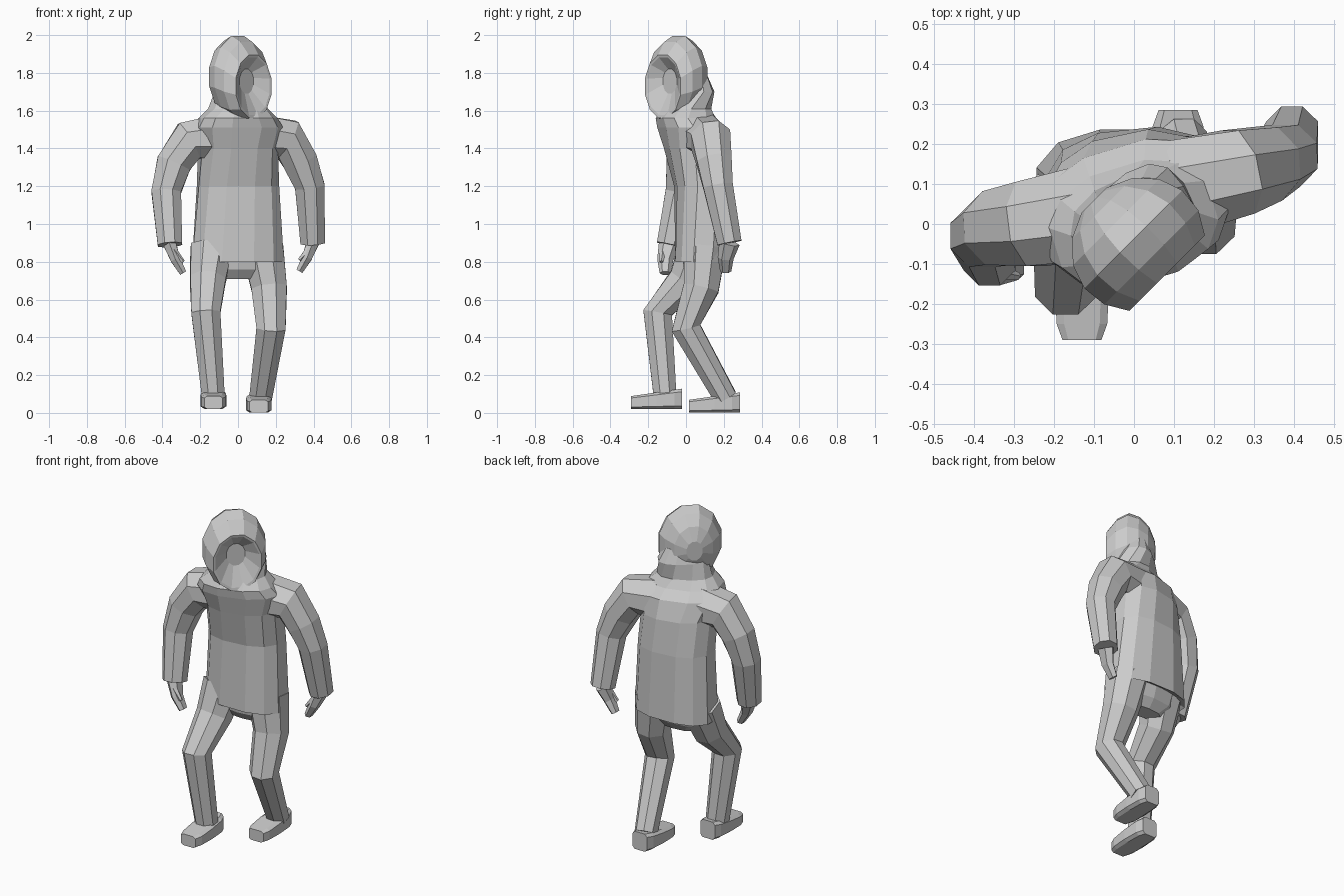
import bpy
import bmesh
from math import cos, sin, pi, radians, copysign
from mathutils import Vector, Matrix

default_cube = bpy.data.objects.get("Cube")
if default_cube:
    bpy.data.objects.remove(default_cube, do_unlink=True)

grey_colour = (0.6, 0.6, 0.6, 1)
grey = bpy.data.materials.new("plain_grey")
grey.use_nodes = True
grey.diffuse_color = grey_colour
grey.node_tree.nodes["Principled BSDF"].inputs["Base Color"].default_value = grey_colour


def rounded(value, power):
    return copysign(abs(value) ** power, value)


def loft(name, rings, sides, power=1):
    """Skin rings given as (centre, first axis, second axis); power below one is boxier."""
    bm = bmesh.new()
    loops = []
    for centre, first, second in rings:
        angles = [2 * pi * (step + 0.5) / sides for step in range(sides)]
        loops.append([bm.verts.new(centre + first * rounded(cos(angle), power)
                                   + second * rounded(sin(angle), power))
                      for angle in angles])
    for lower, upper in zip(loops, loops[1:]):
        for this in range(sides):
            following = (this + 1) % sides
            bm.faces.new((lower[this], lower[following], upper[following], upper[this]))
    bm.faces.new(loops[0])
    bm.faces.new(loops[-1])
    bmesh.ops.recalc_face_normals(bm, faces=bm.faces[:])
    mesh = bpy.data.meshes.new(name)
    bm.to_mesh(mesh)
    bm.free()
    mesh.materials.append(grey)
    part = bpy.data.objects.new(name, mesh)
    bpy.context.collection.objects.link(part)


def limb(name, joints, thick, thin, sides=8, squash=1):
    """Tapering tube through the joints, with each ring square to the path."""
    joints = [Vector(joint) for joint in joints]
    last = len(joints) - 1
    rings = []
    for index, joint in enumerate(joints):
        before, after = joints[max(index - 1, 0)], joints[min(index + 1, last)]
        along = (after - before).normalized()
        depth = Vector((0, 1, 0))
        depth = (depth - along * depth.dot(along)).normalized()
        radius = thick + (thin - thick) * index / last
        rings.append((joint, depth.cross(along) * radius * squash, depth * radius))
    loft(name, rings, sides)


def level_ring(height, back, width, depth, yaw=0):
    """Horizontal ring on the body's centre line, turned by yaw degrees."""
    turn = Matrix.Rotation(radians(yaw), 3, "Z")
    return (Vector((0, back, height)),
            turn @ Vector((width, 0, 0)), turn @ Vector((0, depth, 0)))


# Jacket, leaning forward and twisting towards the left from hem to neck
jacket_rings = [
    level_ring(height=0.83, back=0.09, width=0.2, depth=0.1),
    level_ring(height=0.8, back=0.09, width=0.25, depth=0.15),
    level_ring(height=1.2, back=0.09, width=0.22, depth=0.15, yaw=6),
    level_ring(height=1.4, back=0.06, width=0.21, depth=0.17, yaw=12),
    level_ring(height=1.51, back=0.03, width=0.24, depth=0.17, yaw=17),
    level_ring(height=1.56, back=0, width=0.21, depth=0.15, yaw=17),
    level_ring(height=1.61, back=0, width=0.16, depth=0.12, yaw=25),
    level_ring(height=1.7, back=0.03, width=0.14, depth=0.09, yaw=40),
    level_ring(height=1.78, back=0.03, width=0.1, depth=0.06, yaw=45),
]
loft("jacket", jacket_rings, sides=12, power=0.8)

# Hood: an egg cut open at the front, its rim folding back into a hollow
facing = Vector((0.7, -0.7, 0)).normalized()
across = Vector((0.7, 0.7, 0)).normalized()
hood_middle = Vector((0.01, -0.05, 1.78))


def hood_ring(offset, spread):
    drop = Vector((0, 0, max(offset, 0) / 2))
    return (hood_middle + facing * offset - drop,
            across * 0.18 * spread, Vector((0, 0, 0.225 * spread)))


hood_rings = []
for degrees in range(15, 131, 23):
    angle = radians(degrees)
    hood_rings.append(hood_ring(-0.16 * cos(angle), sin(angle)))
hood_rings.append(hood_ring(offset=0.1, spread=0.7))
hood_rings.append(hood_ring(offset=0.05, spread=0.3))
loft("hood", hood_rings, sides=12)

# Sleeves from inside the shoulder to the wrist
right_wrist = Vector((-0.36, -0.09, 0.89))
left_wrist = Vector((0.395, 0.23, 0.9))
limb("right_sleeve", [(-0.1, 0.03, 1.46), (-0.26, 0, 1.44), (-0.34, -0.01, 1.32),
                      (-0.38, -0.03, 1.17), right_wrist], thick=0.13, thin=0.07)
limb("left_sleeve", [(0.1, 0.09, 1.46), (0.26, 0.13, 1.45), (0.33, 0.15, 1.33),
                     (0.38, 0.17, 1.2), left_wrist], thick=0.13, thin=0.07)

# Hands curling inwards, each with a thumb in front
for side, wrist, inward in (("right", right_wrist, 1), ("left", left_wrist, -1)):
    knuckles = wrist + Vector((inward * 0.03, -0.02, -0.08))
    fingertips = knuckles + Vector((inward * 0.04, 0, -0.07))
    limb(side + "_hand", [wrist, knuckles, fingertips],
         thick=0.055, thin=0.03, sides=6, squash=0.7)
    thumb_base = wrist + Vector((inward * 0.01, -0.03, -0.02))
    thumb_tip = thumb_base + Vector((inward * 0.06, -0.01, -0.07))
    limb(side + "_thumb", [thumb_base, thumb_tip], thick=0.02, thin=0.01, sides=5)

# Trousers: seat, then legs from hip through knee to ankle
seat_rings = [
    level_ring(height=0.71, back=0.08, width=0.11, depth=0.05),
    level_ring(height=0.76, back=0.08, width=0.18, depth=0.09),
    level_ring(height=0.88, back=0.09, width=0.2, depth=0.12),
]
loft("trouser_seat", seat_rings, sides=10, power=0.8)
limb("right_trouser_leg", [(-0.14, 0.07, 0.87), (-0.16, 0, 0.7),
                           (-0.17, -0.15, 0.53), (-0.13, -0.11, 0.08)],
     thick=0.12, thin=0.065)
limb("left_trouser_leg", [(0.13, 0.1, 0.87), (0.165, 0.08, 0.66),
                          (0.175, 0, 0.45), (0.12, 0.21, 0.08)],
     thick=0.12, thin=0.065)

# Shoes: box-like rings from toe to heel, rising and rounded at both ends
for side, middle in (("right", Vector((-0.13, -0.155, 0.02))),
                     ("left", Vector((0.11, 0.15, 0)))):
    shoe_rings = []
    for step in (-1, -0.7, 0, 0.7, 1):
        half_width = 0.07 - 0.02 * step ** 4
        half_height = 0.045 + 0.01 * step
        centre = middle + Vector((0, 0.135 * step, half_height))
        shoe_rings.append((centre, Vector((half_width, 0, 0)), Vector((0, 0, half_height))))
    loft(side + "_shoe", shoe_rings, sides=8, power=0.4)
